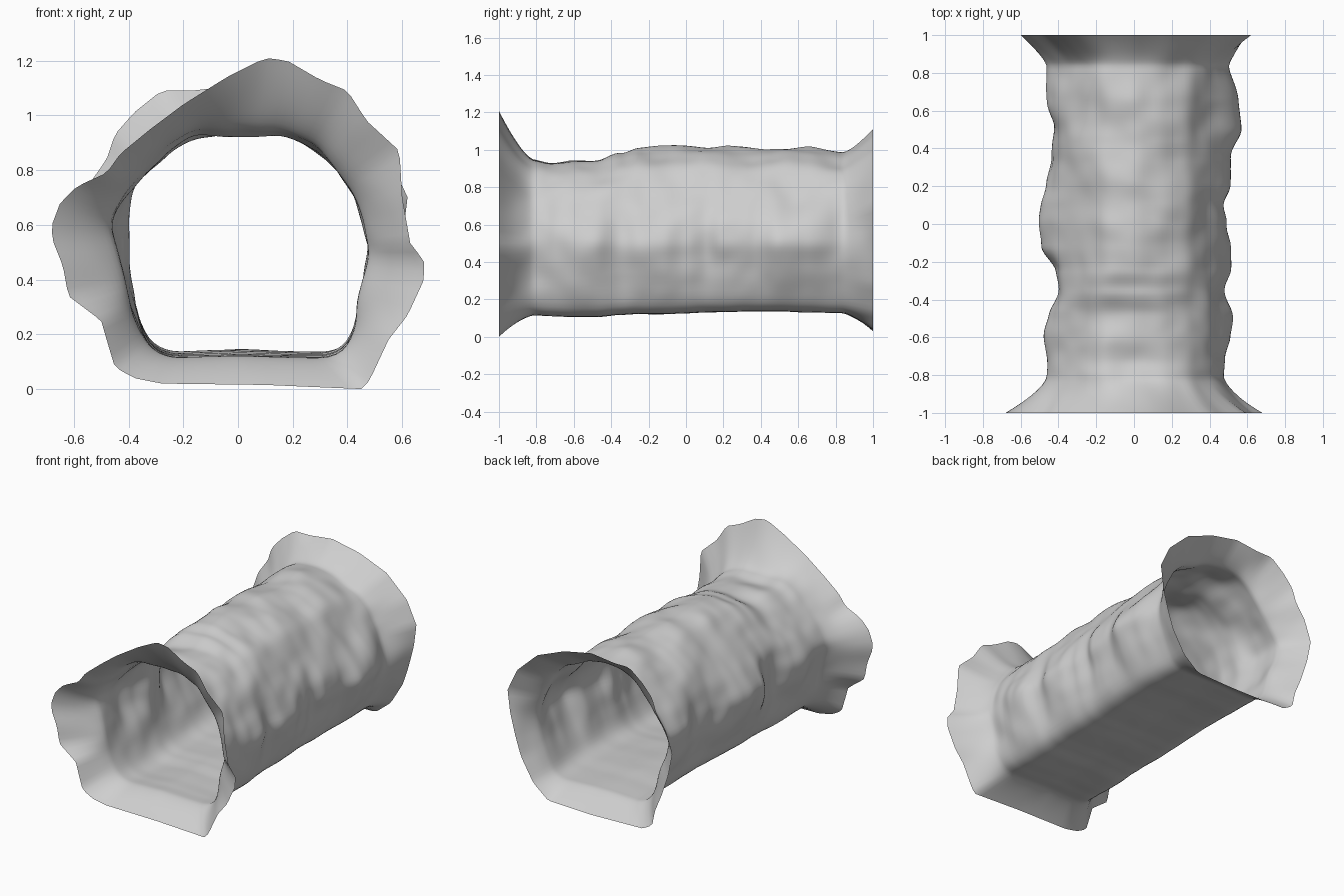
import bpy, bmesh, math
from mathutils import Vector, noise

if "Cube" in bpy.data.objects:
    bpy.data.objects.remove(bpy.data.objects["Cube"])

SIDES, RINGS = 120, 110
CZ = 0.5  # height of the tunnel axis

# Cross-sections as (x, z), counter-clockwise from the floor's right corner
BODY = [(.33, .13), (.39, .155), (.43, .23), (.46, .35), (.485, .5), (.465, .6), (.425, .7),
        (.37, .8), (.29, .9), (.15, .975), (0, 1), (-.15, .975), (-.25, .905), (-.325, .82),
        (-.39, .72), (-.435, .6), (-.425, .47), (-.39, .34), (-.35, .22), (-.31, .16),
        (-.25, .13), (0, .14)]
FRONT = [(.45, 0), (.48, .03), (.55, .18), (.62, .27), (.68, .4), (.68, .47), (.63, .53),
         (.6, .7), (.59, .87), (.47, .98), (.4, 1.09), (.3, 1.13), (.18, 1.2), (.1, 1.21),
         (-.04, 1.14), (-.2, 1.04), (-.32, .95), (-.43, .86), (-.48, .79), (-.59, .74),
         (-.65, .68), (-.68, .6), (-.68, .55), (-.64, .45), (-.62, .34), (-.5, .25),
         (-.48, .18), (-.45, .08), (-.38, .04), (-.28, .02), (.1, .015)]
BACK = [(.32, .04), (.43, .13), (.52, .28), (.56, .4), (.6, .55), (.62, .7), (.55, .85),
        (.4, .99), (.2, 1.07), (0, 1.11), (-.17, 1.09), (-.28, 1.09), (-.38, 1.01),
        (-.45, .93), (-.48, .84), (-.55, .74), (-.6, .6), (-.57, .45), (-.52, .3),
        (-.47, .18), (-.45, .08), (-.38, .04), (0, .03)]

# Along the tunnel: y, left reach, right reach, top, bottom
REACH = [(-.82, -.46, .47, .96, .12), (-.72, -.46, .49, .935, .115), (-.6, -.47, .51, .95, .11),
         (-.48, -.45, .52, .94, .11), (-.35, -.41, .49, .98, .12), (-.25, -.42, .51, 1.01, .125),
         (-.12, -.5, .51, 1.015, .125), (0, -.5, .49, 1.02, .13), (.1, -.49, .47, 1.02, .135),
         (.2, -.48, .51, 1.02, .135), (.35, -.44, .52, 1.005, .14), (.5, -.43, .57, 1.01, .14),
         (.65, -.46, .555, 1.01, .135), (.85, -.46, .51, .985, .13)]


def polar(outline):
    """Radii of an outline at evenly spaced angles around the axis."""
    dense = []
    for a, b in zip(outline, outline[1:] + outline[:1]):
        for k in range(24):
            t = k / 24
            x, z = a[0] + (b[0] - a[0]) * t, a[1] + (b[1] - a[1]) * t - CZ
            dense.append((math.atan2(z, x) % math.tau, math.hypot(x, z)))
    dense.sort()
    dense = ([(dense[-1][0] - math.tau, dense[-1][1])] + dense
             + [(dense[0][0] + math.tau, dense[0][1])])
    radii, j = [], 0
    for i in range(SIDES):
        ang = math.tau * i / SIDES
        while dense[j + 1][0] < ang:
            j += 1
        (a0, r0), (a1, r1) = dense[j], dense[j + 1]
        radii.append(r0 + (r1 - r0) * (ang - a0) / max(a1 - a0, 1e-9))
    return radii


def reach_at(y):
    if y <= REACH[0][0]:
        return REACH[0][1:]
    for a, b in zip(REACH, REACH[1:]):
        if y <= b[0]:
            t = (y - a[0]) / (b[0] - a[0])
            t = t * t * (3 - 2 * t)
            return [p + (q - p) * t for p, q in zip(a[1:], b[1:])]
    return REACH[-1][1:]


def on_circle(radii):
    return [(r * math.cos(math.tau * i / SIDES), r * math.sin(math.tau * i / SIDES))
            for i, r in enumerate(radii)]


def soften(radii):
    return [(radii[i - 1] + 2 * r + radii[(i + 1) % SIDES]) / 4 for i, r in enumerate(radii)]


body, front, back = soften(soften(polar(BODY))), on_circle(polar(FRONT)), on_circle(polar(BACK))


def ring(y):
    # Gentle rocky bumps on walls and roof, fading out towards the floor
    radii = []
    for i, (x, z) in enumerate(on_circle(body)):
        p = Vector((x, y, z))
        bump = 0.022 * noise.noise(p * 4.5) + 0.006 * noise.noise(p * 9 + Vector((5, 2, 7)))
        radii.append(body[i] + bump * min(1, max(.15, (z + .4) * 5)))
    # Bulge each side out to its reach at this depth, strongest around its middle
    left, right, top, bottom = reach_at(y)
    pts = []
    for x, z in on_circle(radii):
        side = right / .485 if x > 0 else left / -.435
        wall = math.exp(-((z - (0 if x > 0 else .08)) / .2) ** 2)
        roof = math.exp(-(x / .36) ** 2)
        up = (top - CZ) / .5 if z > 0 else (bottom - CZ) / -.365
        pts.append((x * (1 + (side - 1) * wall), z * (1 + (up - 1) * (roof if z > 0 else 1))))
    # Flare out into the ragged mouths
    start, rim, power = (.81, front, 1.5) if y < 0 else (.84, back, 1.3)
    w = max(0, (abs(y) - start) / (1 - start)) ** power
    return [(p[0] + (q[0] - p[0]) * w, y, max(0, p[1] + (q[1] - p[1]) * w + CZ))
            for p, q in zip(pts, rim)]


# Tunnel shell: an open loft along y
bm = bmesh.new()
loops = [[bm.verts.new(c) for c in ring(-1 + 2 * k / RINGS)] for k in range(RINGS + 1)]
for a, b in zip(loops, loops[1:]):
    for i in range(SIDES):
        j = (i + 1) % SIDES
        bm.faces.new((a[i], a[j], b[j], b[i])).smooth = True
bmesh.ops.recalc_face_normals(bm, faces=bm.faces)
mesh = bpy.data.meshes.new("cave_tunnel")
bm.to_mesh(mesh)
bm.free()

rock = bpy.data.materials.new("rock_grey")
rock.diffuse_color = (0.62, 0.62, 0.62, 1)
rock.use_nodes = True
rock.node_tree.nodes["Principled BSDF"].inputs["Base Color"].default_value = rock.diffuse_color
mesh.materials.append(rock)
tunnel = bpy.data.objects.new("cave_tunnel", mesh)
bpy.context.collection.objects.link(tunnel)
